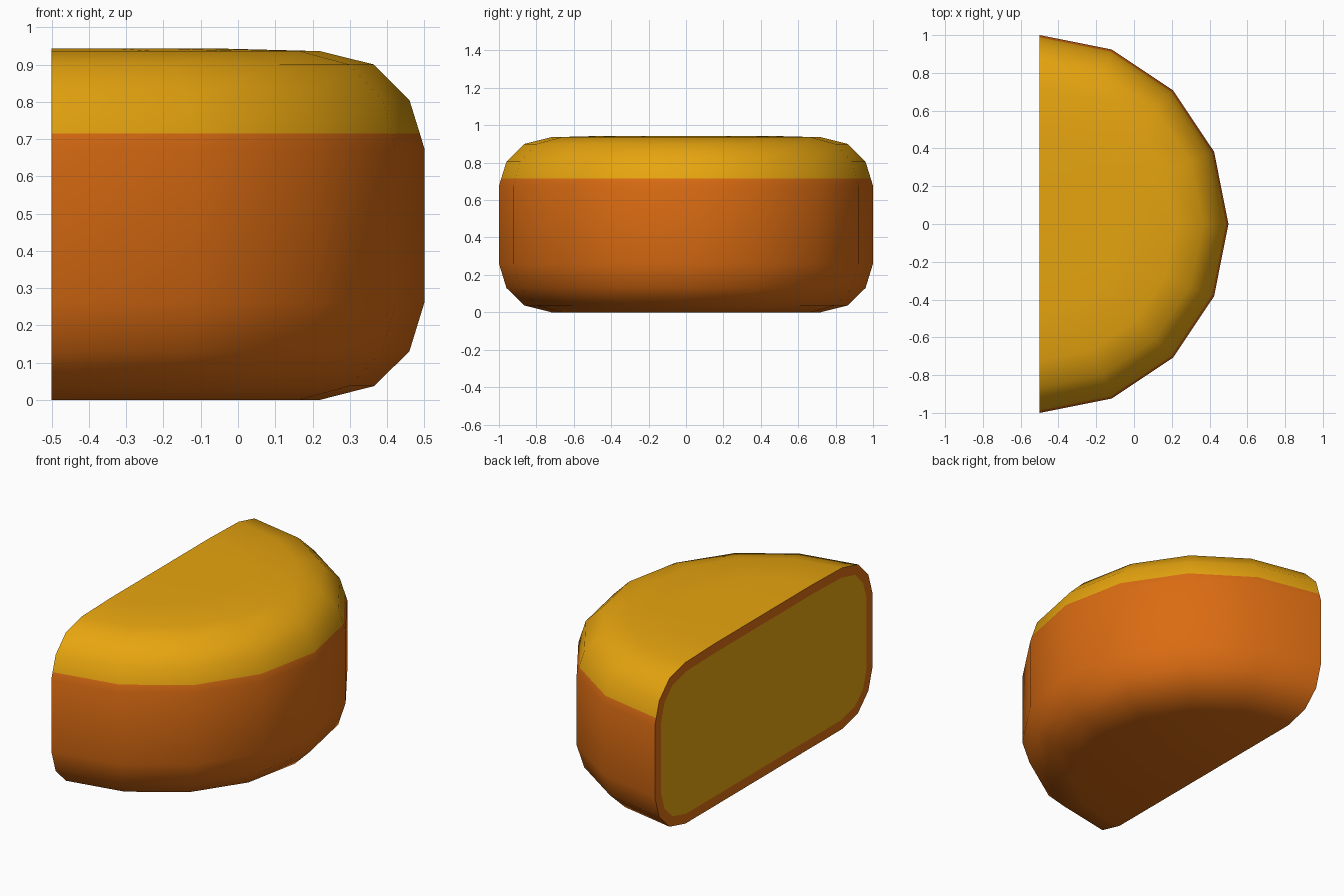
import bpy, bmesh, math

if "Cube" in bpy.data.objects:
    bpy.data.objects.remove(bpy.data.objects["Cube"])

def material(name, rgb):
    m = bpy.data.materials.new(name)
    m.diffuse_color = (*rgb, 1)
    m.use_nodes = True
    m.node_tree.nodes["Principled BSDF"].inputs["Base Color"].default_value = m.diffuse_color
    return m

# Rounded profile (radius, height), bottom to top; includes the colour border at 0.715
profile = [(0.72, 0), (0.865, 0.037), (0.96, 0.13), (1, 0.26), (1, 0.675),
           (0.988, 0.715), (0.96, 0.805), (0.865, 0.9), (0.72, 0.936), (0.45, 0.943)]
STEPS = 8
BORDER = 0.715

bm = bmesh.new()
rings = []
for r, z in profile:
    ring = []
    for i in range(STEPS + 1):
        a = math.pi * (i / STEPS - 0.5)
        ring.append(bm.verts.new((r * math.cos(a) - 0.5, r * math.sin(a), z)))
    rings.append(ring)

# Half-round outer skin
for lo, hi in zip(rings, rings[1:]):
    for i in range(STEPS):
        bm.faces.new((lo[i], lo[i + 1], hi[i + 1], hi[i]))
bm.faces.new(rings[0][::-1])
bm.faces.new(rings[-1])

# Flat cut side
cut = bm.faces.new([r[0] for r in rings] + [r[-1] for r in reversed(rings)])
bmesh.ops.recalc_face_normals(bm, faces=bm.faces[:])

# Yellow above the border, orange below
for f in bm.faces:
    f.material_index = int(f.calc_center_median().z > BORDER)
    f.smooth = True

# Orange crust rim around the yellow inside
rim = bmesh.ops.inset_region(bm, faces=[cut], thickness=0.055, use_even_offset=True)
for f in rim["faces"]:
    f.material_index = 0
cut.material_index = 1

mesh = bpy.data.meshes.new("half_loaf")
bm.to_mesh(mesh)
bm.free()
mesh.materials.append(material("orange crust", (0.70, 0.148, 0.006)))
mesh.materials.append(material("golden yellow", (0.83, 0.39, 0.005)))
obj = bpy.data.objects.new("half_loaf", mesh)
bpy.context.collection.objects.link(obj)
bpy.context.view_layer.objects.active = obj
obj.select_set(True)
bpy.ops.object.shade_smooth_by_angle(angle=math.radians(45))
